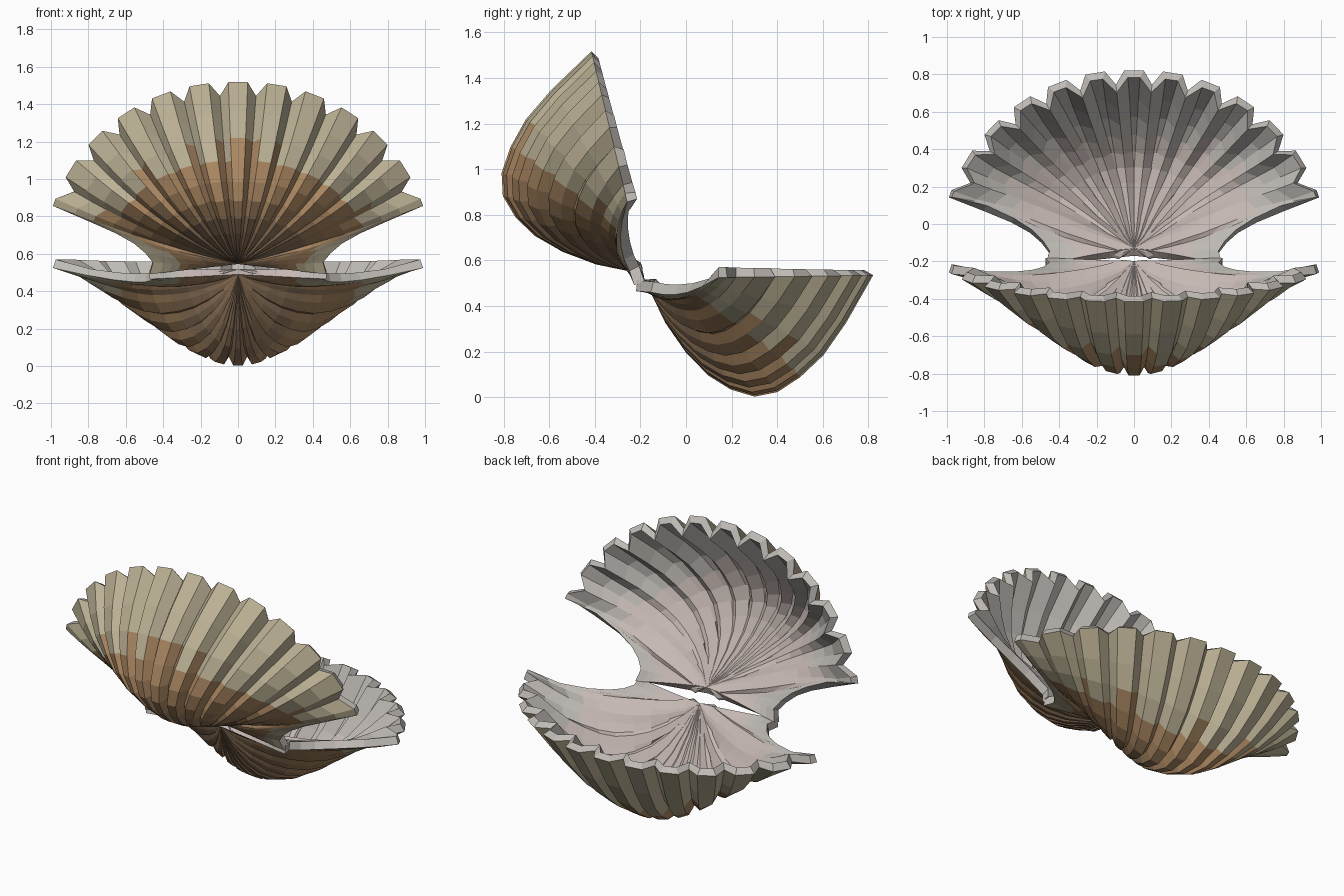
import bpy, bmesh, random
from math import sin, cos, radians
from mathutils import Matrix, Vector

if "Cube" in bpy.data.objects:
    bpy.data.objects.remove(bpy.data.objects["Cube"])

random.seed(4)

UMBO = Vector((0, -0.17, 0.49))
# radial profile of a rib: (fraction of radius, fraction of depth)
PROFILE = [(0.08, 0.33), (0.17, 0.59), (0.27, 0.80), (0.37, 0.93), (0.475, 1.0),
           (0.576, 0.97), (0.677, 0.85), (0.78, 0.67), (0.88, 0.40), (1, 0)]
# smooth side edge down to the hinge ear: (angle, radius, rim height, depth)
EAR = [(16.6, 0.84, 0.485, 0.06), (15.2, 0.68, 0.46, 0.05), (12.5, 0.57, 0.45, 0.04),
       (8, 0.50, 0.45, 0.03), (2, 0.455, 0.46, 0.02), (-6, 0.475, 0.465, 0.0)]


def material(name, rgb):
    m = bpy.data.materials.new(name)
    m.diffuse_color = (*rgb, 1)
    m.use_nodes = True
    m.node_tree.nodes["Principled BSDF"].inputs["Base Color"].default_value = m.diffuse_color
    return m


tan = material("rim_tan", (0.50, 0.44, 0.30))
orange = material("band_orange", (0.40, 0.24, 0.12))
brown = material("hinge_brown", (0.30, 0.19, 0.11))
grey = material("lip_grey", (0.52, 0.49, 0.46))
pearl = material("inside_pearl", (0.56, 0.48, 0.45))


def column(angle, radius, rim_z, depth, groove):
    """Points of one rib line from hinge to rim; groove pulls it inward."""
    a, pts = radians(angle), []
    for s, p in PROFILE:
        k = 1 - groove * s ** 0.7
        r = radius * (0.5 + (s - 0.5) * k)
        z = UMBO.z + (rim_z - UMBO.z) * s - depth * p * k
        pts.append(Vector((r * cos(a), UMBO.y + r * sin(a), z)))
    return pts


def rib_column(angle, groove):
    sn = sin(radians(angle))
    return column(angle, 0.99 + 0.05 * cos(radians(angle)), 0.52 + 0.015 * sn,
                  0.51 * max(0.1, (sn - 0.18) / 0.82), groove)


def half_columns():
    cols = [rib_column(87, 0)]
    for i in range(1, 7):
        c = 90 - 12 * i
        cols.append(rib_column(c + 6, 0.15))
        cols.append(rib_column(c + (3 if i < 6 else 1.8), 0))
        cols.append(rib_column(c - (3 if i < 6 else 0.5), 0))
    return cols + [column(*e, 0) for e in EAR]


def valve(name, matrix=None):
    right = half_columns()
    left = [[Vector((-p.x, p.y, p.z)) for p in c] for c in right]
    cols = right[::-1] + left
    bm = bmesh.new()
    tip = bm.verts.new(UMBO)
    grid = [[bm.verts.new(p) for p in c] for c in cols]
    for a, b in zip(grid, grid[1:]):
        band = random.choice((6, 6, 7))
        bm.faces.new((tip, b[0], a[0])).material_index = 2
        for j in range(len(PROFILE) - 1):
            f = bm.faces.new((a[j], b[j], b[j + 1], a[j + 1]))
            f.material_index = 0 if j >= band else 1 if j >= 3 else 2
    # make normals point outward (downwards on the lower valve)
    bm.normal_update()
    if sum(f.normal.z * f.calc_area() for f in bm.faces) > 0:
        bmesh.ops.reverse_faces(bm, faces=bm.faces[:])
    if matrix:
        bm.transform(matrix)
        bmesh.ops.reverse_faces(bm, faces=bm.faces[:])
    me = bpy.data.meshes.new(name)
    bm.to_mesh(me)
    bm.free()
    for m in (tan, orange, brown, grey, pearl, pearl):
        me.materials.append(m)
    ob = bpy.data.objects.new(name, me)
    bpy.context.collection.objects.link(ob)
    # shell thickness with a pale inside
    sol = ob.modifiers.new("thickness", 'SOLIDIFY')
    sol.thickness = 0.048
    sol.offset = -1
    sol.material_offset = 3
    sol.material_offset_rim = 3
    return ob


valve("lower_shell")

# upper shell: the lower one mirrored across the opening plane
c, s = cos(radians(104.2)), sin(radians(104.2))
valve("upper_shell", Matrix(((1, 0, 0, 0), (0, c, s, -0.732),
                             (0, s, -c, 0.59), (0, 0, 0, 1))))
